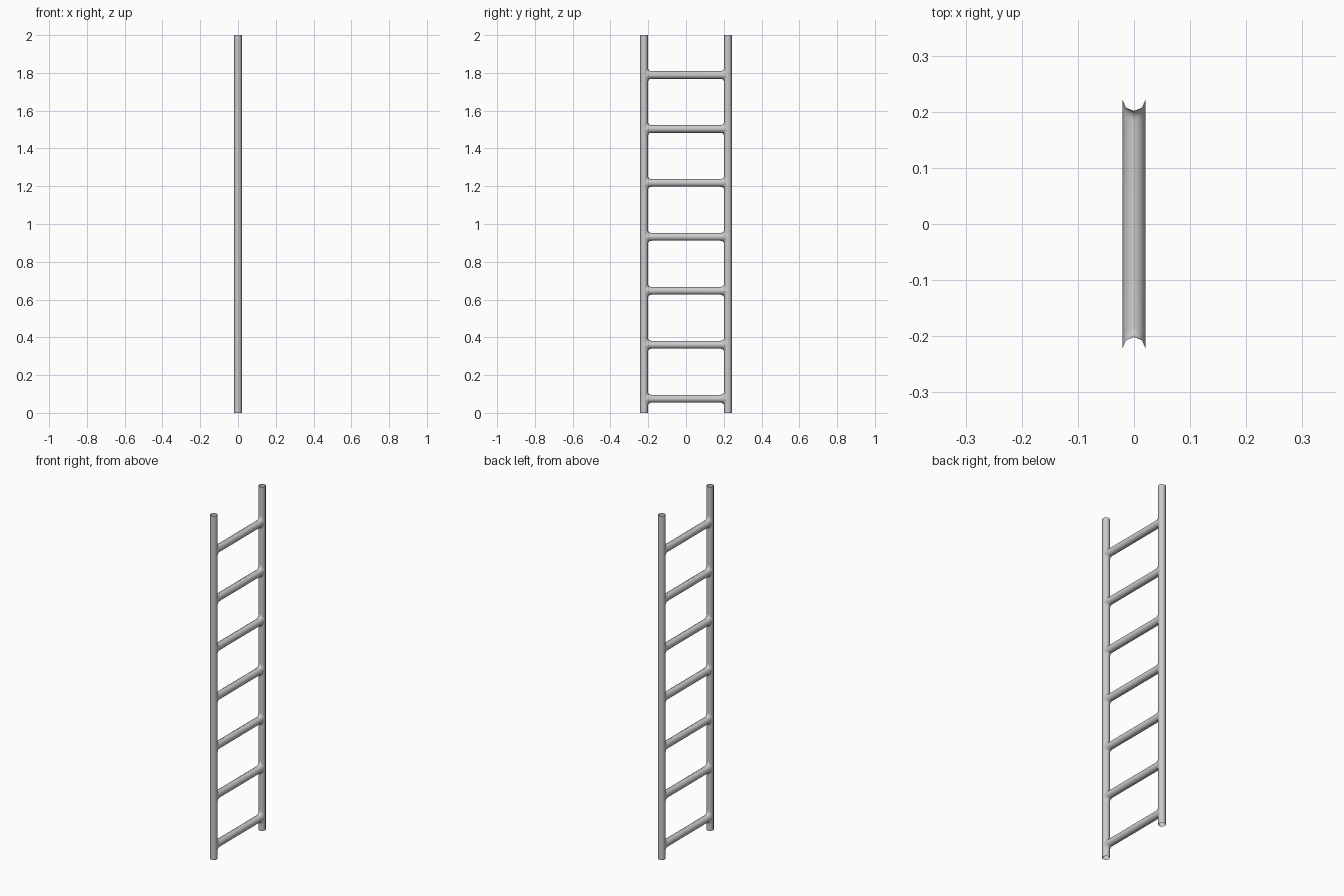
import bpy, bmesh
from math import sin, cos, pi, sqrt

if "Cube" in bpy.data.objects:
    bpy.data.objects.remove(bpy.data.objects["Cube"])

R = 0.0205        # tube radius of rails and rungs
RAIL_Y = 0.222    # rail centre line
FLARE = 0.02      # size of the rounded joint
SIDES = 8
RUNGS = 7


def make_tube(name, rings):
    """Open smooth tube skinned over rings of SIDES points."""
    bm = bmesh.new()
    loops = [[bm.verts.new(p) for p in ring] for ring in rings]
    for a, b in zip(loops, loops[1:]):
        for i in range(SIDES):
            j = (i + 1) % SIDES
            bm.faces.new((a[i], a[j], b[j], b[i]))
    bmesh.ops.recalc_face_normals(bm, faces=bm.faces)
    for f in bm.faces:
        f.smooth = True
    mesh = bpy.data.meshes.new(name)
    bm.to_mesh(mesh)
    bm.free()
    obj = bpy.data.objects.new(name, mesh)
    bpy.context.collection.objects.link(obj)


ANGLES = [2 * pi * i / SIDES for i in range(SIDES)]

# side rails: open tubes
for name, y in (("left_rail", -RAIL_Y), ("right_rail", RAIL_Y)):
    make_tube(name, [[(R * cos(a), y + R * sin(a), z) for a in ANGLES]
                     for z in (0, 2)])


# half-rung rings: straight bar, then a fillet that saddles onto the rail
def rung_ring(z, side, t):
    pts = []
    for a in ANGLES:
        x = R * cos(a)
        y_end = RAIL_Y - sqrt(max(0, R * R - x * x))
        y = y_end - FLARE * (1 - t) ** 2
        pts.append((x, side * y, z + (R + FLARE * t * t) * sin(a)))
    return pts


STEPS = (0, 0.25, 0.5, 0.75, 1)
for k in range(RUNGS):
    z = 0.075 + k * 2 / 7
    rings = [rung_ring(z, -1, t) for t in reversed(STEPS)]
    rings += [rung_ring(z, 1, t) for t in STEPS]
    make_tube(f"rung_{k + 1}", rings)
